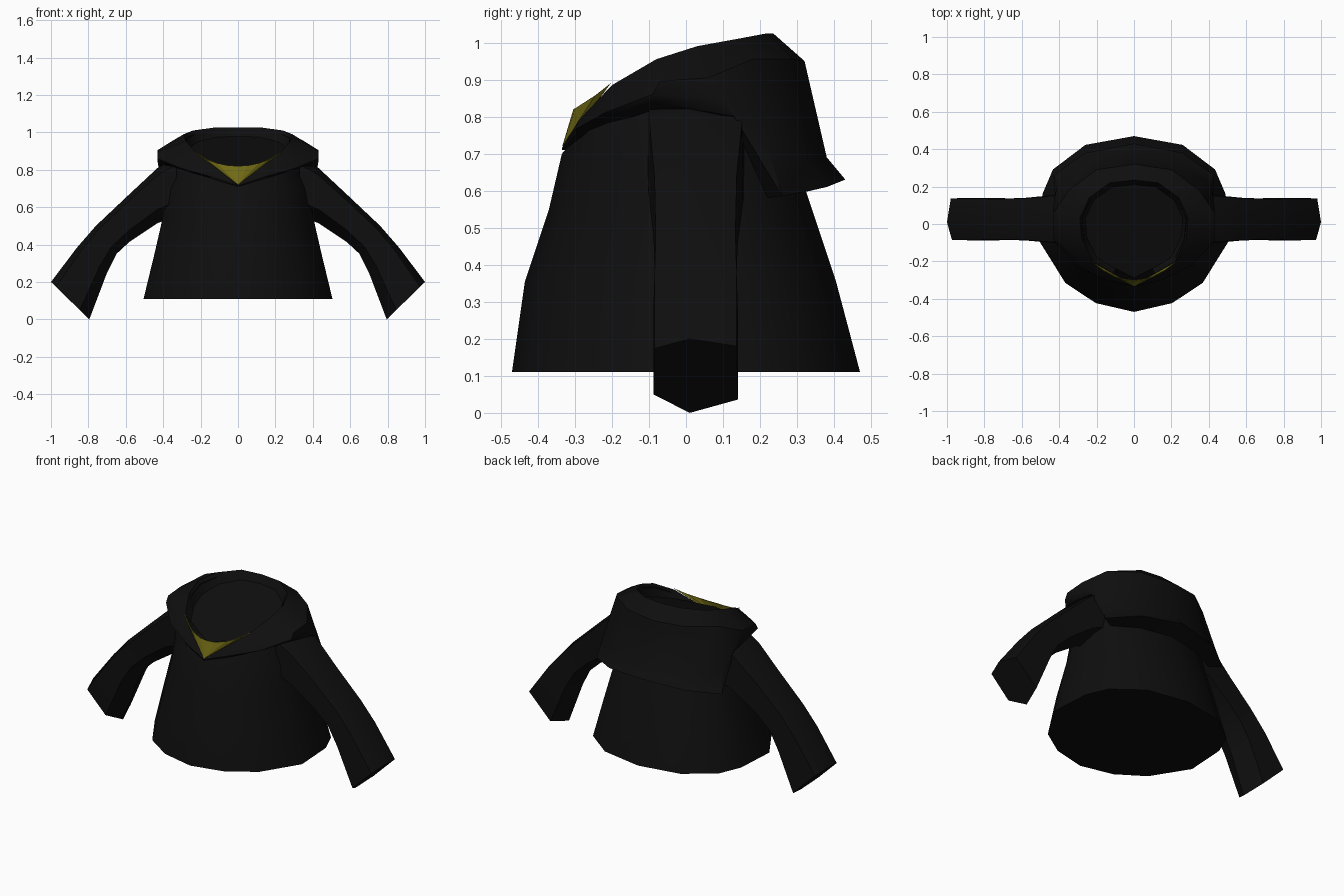
import bpy, bmesh

if "Cube" in bpy.data.objects:
    bpy.data.objects.remove(bpy.data.objects["Cube"])


def material(name, rgb):
    m = bpy.data.materials.new(name)
    m.diffuse_color = (*rgb, 1)
    m.use_nodes = True
    m.node_tree.nodes["Principled BSDF"].inputs["Base Color"].default_value = m.diffuse_color
    return m


BLACK = material("black cloth", (0.0045, 0.0045, 0.0045))
YELLOW = material("yellow undershirt", (0.17, 0.15, 0.008))


def full_ring(half):
    """Mirror a front-to-back half ring into a closed ring."""
    return half + [(-x, y, z) for x, y, z in half[-2:0:-1]]


def loft(name, rings, mat, cap_start=False, cap_end=False):
    """Skin a series of closed rings with equal point counts."""
    bm = bmesh.new()
    rows = [[bm.verts.new(p) for p in r] for r in rings]
    n = len(rows[0])
    for a, b in zip(rows, rows[1:]):
        for i in range(n):
            j = (i + 1) % n
            bm.faces.new((a[i], a[j], b[j], b[i]))
    if cap_start:
        bm.faces.new(rows[0][::-1])
    if cap_end:
        bm.faces.new(rows[-1])
    bmesh.ops.recalc_face_normals(bm, faces=bm.faces)
    me = bpy.data.meshes.new(name)
    bm.to_mesh(me)
    bm.free()
    ob = bpy.data.objects.new(name, me)
    bpy.context.collection.objects.link(ob)
    me.materials.append(mat)
    bpy.ops.object.select_all(action='DESELECT')
    ob.select_set(True)
    bpy.context.view_layer.objects.active = ob
    bpy.ops.object.shade_smooth_by_angle(angle=0.6)
    return ob


# Collar rings, half of each, front to back
rim = [(0, -.32, .72), (.11, -.265, .805), (.22, -.2, .885), (.28, -.08, .955),
       (.29, .03, .99), (.24, .14, 1.01), (.13, .22, 1.025), (0, .235, 1.025)]
fold = [(0, -.33, .72), (.14, -.29, .79), (.29, -.19, .86), (.43, -.07, .895),
        (.43, .06, .905), (.35, .18, .955), (.2, .29, .955), (0, .32, .95)]
fall = [(0, -.335, .715), (.15, -.30, .765), (.31, -.22, .81), (.43, -.09, .86),
        (.43, .10, .845), (.41, .22, .72), (.24, .33, .68), (0, .38, .69)]
hem = [(0, -.335, .71), (.15, -.295, .755), (.30, -.20, .80), (.41, -.09, .84),
       (.42, .13, .80), (.43, .26, .585), (.26, .38, .61), (0, .43, .63)]
under = [(0, -.30, .71), (.13, -.25, .75), (.26, -.17, .79), (.36, -.08, .82),
         (.36, .12, .80), (.36, .22, .58), (.21, .29, .59), (0, .315, .595)]
# Shallow tilted floor closing the neck
floor = [(x * .9, y * .9, .80 + (y * .9 + .3) * .35) for x, y, z in rim]
loft("collar", [full_ring(r) for r in (under, hem, fall, fold, rim, floor)],
     BLACK, cap_end=True)

# Body: one outline scaled per height (z, half width, front y, back y)
outline = [(0, -1), (.4, -.9), (.72, -.67), (.99, -.2), (.96, .34),
           (.85, .62), (.51, .9), (0, 1)]
body = []
for z, w, front, back in [(.11, .51, -.47, .47), (.355, .45, -.435, .405),
                          (.55, .405, -.37, .34), (.70, .385, -.335, .29)]:
    body.append(full_ring([(x * w, y * (back if y > 0 else -front), z)
                           for x, y in outline]))
body.append(full_ring([(x * .96, y * .98, z - .02 if z > .73 else z)
                       for x, y, z in rim]))
loft("body", body, BLACK, cap_start=True)

# Sleeves: six-sided section swept through (top x, z, bottom x, z)
section = [(0, .01), (.13, -.085), (.75, -.088), (1, .01), (.82, .14), (.1, .137)]
stations = [(.33, .87, .33, .55, 1.15), (.43, .81, .43, .515, 1.12),
            (.58, .67, .58, .415, 1.0), (.76, .50, .65, .35, .97),
            (.86, .385, .70, .25, 1.0), (1.0, .2, .795, 0, 1.0)]
for side, label in ((1, "right"), (-1, "left")):
    rings = [[(side * (tx + (bx - tx) * u), .02 + (y - .02) * k, tz + (bz - tz) * u)
              for u, y in section] for tx, tz, bx, bz, k in stations]
    loft(label + "_sleeve", rings, BLACK, cap_start=True, cap_end=True)

# Undershirt showing in the neck opening
neckline = [(-.225, -.203, .89), (-.17, -.245, .857), (-.11, -.278, .835),
            (-.05, -.297, .822), (0, -.302, .82)]
neckline += [(-x, y, z) for x, y, z in neckline[-2::-1]]
bm = bmesh.new()
tip = bm.verts.new((0, -.332, .72))
top = [bm.verts.new(p) for p in neckline]
for a, b in zip(top, top[1:]):
    bm.faces.new((tip, b, a))
me = bpy.data.meshes.new("undershirt")
bm.to_mesh(me)
bm.free()
me.materials.append(YELLOW)
shirt = bpy.data.objects.new("undershirt", me)
bpy.context.collection.objects.link(shirt)
thick = shirt.modifiers.new("cloth", 'SOLIDIFY')
thick.thickness = .004
thick.offset = 0
